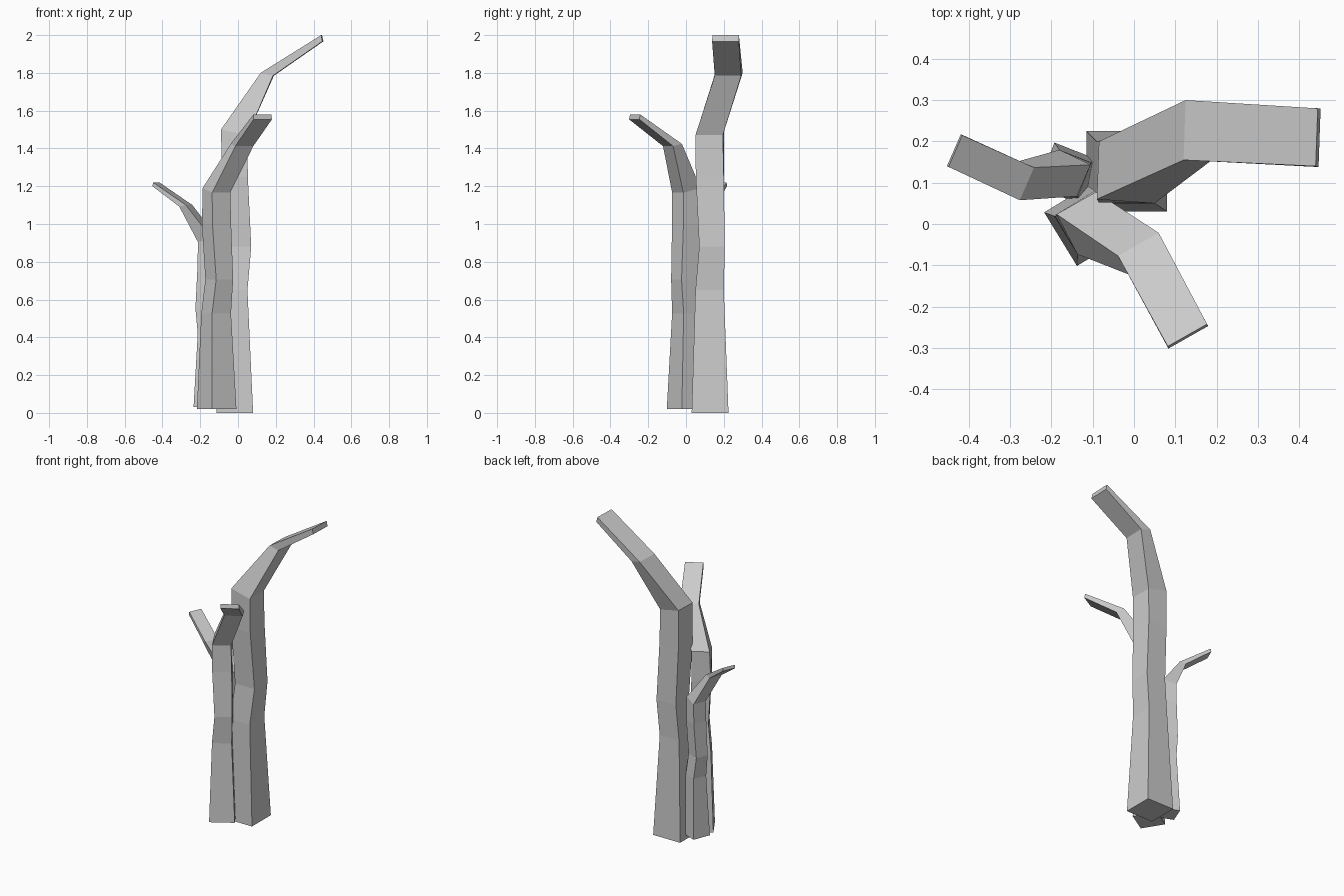
import bpy, bmesh, math
from mathutils import Matrix, Vector

if "Cube" in bpy.data.objects:
    bpy.data.objects.remove(bpy.data.objects["Cube"])

BASE = Vector((-0.0175, 0.1275, 0))      # base centre of the tallest stalk


def box_ring(x0, x1, y0, y1, z):
    return [(x0, y0, z), (x1, y0, z), (x1, y1, z), (x0, y1, z)]


# Four-sided cross-sections from the foot to the flattened, bent tip
RINGS = [
    box_ring(-0.115, 0.08, 0.03, 0.225, 0.0),
    box_ring(-0.09, 0.05, 0.05, 0.20, 0.65),
    box_ring(-0.07, 0.07, 0.07, 0.205, 0.88),
    box_ring(-0.085, 0.052, 0.052, 0.20, 1.25),
    [(-0.09, 0.06, 1.50), (0.05, 0.05, 1.47), (0.05, 0.195, 1.47), (-0.085, 0.20, 1.50)],
    [(0.12, 0.155, 1.80), (0.185, 0.152, 1.785), (0.19, 0.292, 1.785), (0.125, 0.30, 1.80)],
    [(0.44, 0.14, 2.0), (0.447, 0.138, 1.967), (0.452, 0.28, 1.967), (0.445, 0.28, 2.0)],
]


def stalk(name, centre, angle, scale):
    """Loft the rings, then turn, shrink and move the stalk."""
    bm = bmesh.new()
    loops = [[bm.verts.new(Vector(p) - BASE) for p in ring] for ring in RINGS]
    for a, b in zip(loops, loops[1:]):
        for i in range(4):
            j = (i + 1) % 4
            bm.faces.new((a[i], a[j], b[j], b[i]))
    bm.faces.new(loops[0][::-1])
    bm.faces.new(loops[-1])
    bm.transform(Matrix.Translation(centre)
                 @ Matrix.Rotation(math.radians(angle), 4, 'Z')
                 @ Matrix.Scale(scale, 4))
    bmesh.ops.recalc_face_normals(bm, faces=bm.faces)
    mesh = bpy.data.meshes.new(name)
    bm.to_mesh(mesh)
    bm.free()
    bpy.context.collection.objects.link(bpy.data.objects.new(name, mesh))


# Three copies of one stalk, bending outwards in different directions
stalk("tall_stalk", BASE, 0, 1.0)
stalk("front_stalk", Vector((-0.113, 0.003, 0.02)), -58.5, 0.78)
stalk("left_stalk", Vector((-0.16, 0.122, 0.03)), 158.5, 0.595)
